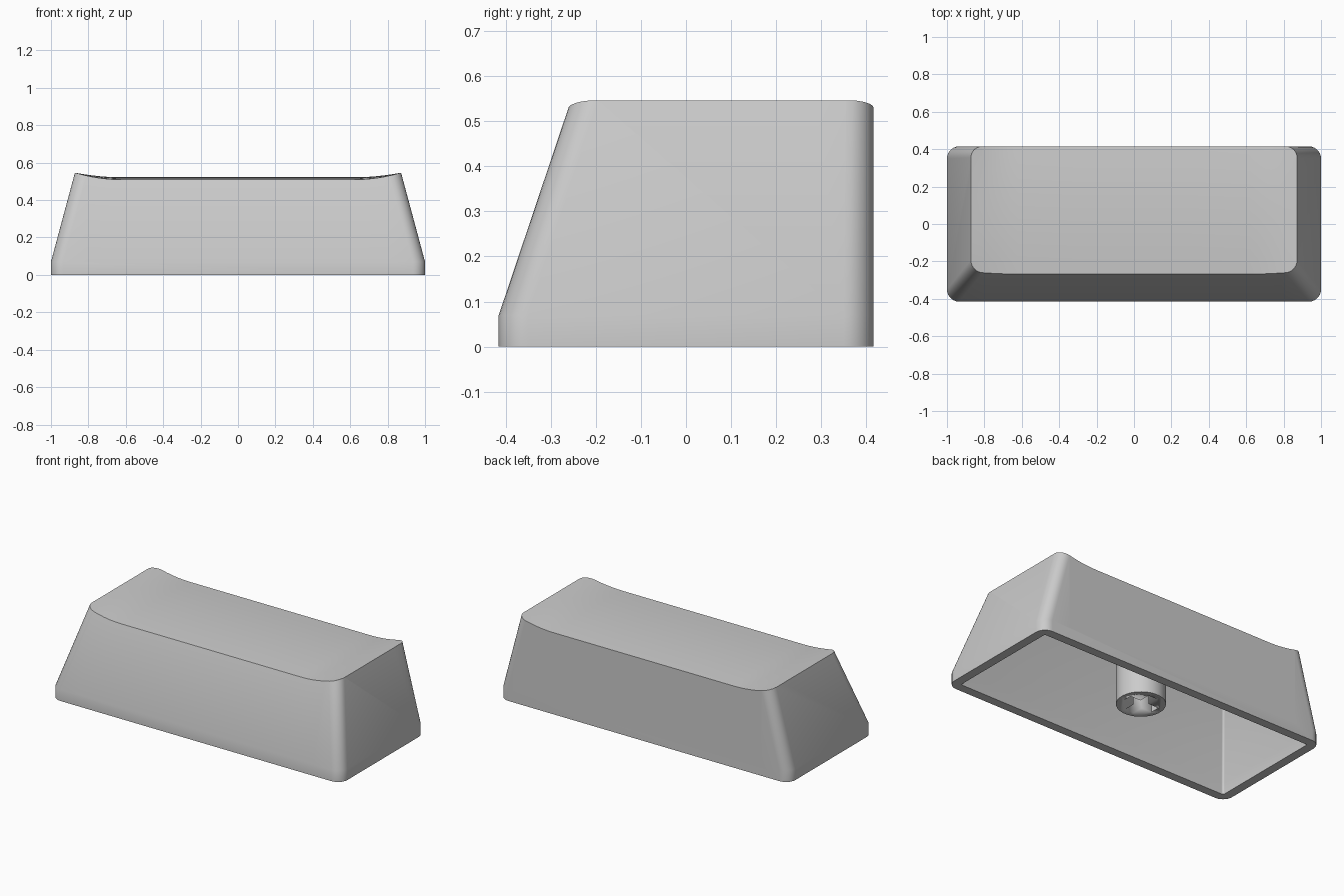
import bpy, bmesh
from math import cos, sin, pi, radians

if "Cube" in bpy.data.objects:
    bpy.data.objects.remove(bpy.data.objects["Cube"])

SEG = 7


def ring(bm, hx, y0, y1, r, z):
    """Rounded rectangle loop of vertices at height z."""
    out = []
    centres = [(hx - r, y1 - r), (-hx + r, y1 - r), (-hx + r, y0 + r), (hx - r, y0 + r)]
    for k, (cx, cy) in enumerate(centres):
        for i in range(SEG + 1):
            a = pi / 2 * (k + i / SEG)
            out.append(bm.verts.new((cx + r * cos(a), cy + r * sin(a), z)))
    return out


def finish(name, bm, angle=30):
    bmesh.ops.recalc_face_normals(bm, faces=bm.faces)
    me = bpy.data.meshes.new(name)
    bm.to_mesh(me)
    bm.free()
    ob = bpy.data.objects.new(name, me)
    bpy.context.collection.objects.link(ob)
    bpy.ops.object.select_all(action='DESELECT')
    ob.select_set(True)
    bpy.context.view_layer.objects.active = ob
    bpy.ops.object.shade_smooth_by_angle(angle=radians(angle))
    return ob


def prism(bm, pts, z0, z1):
    """Closed extrusion of a flat outline."""
    f = bm.faces.new([bm.verts.new((x, y, z0)) for x, y in pts])
    ext = bmesh.ops.extrude_face_region(bm, geom=[f])
    vs = [g for g in ext['geom'] if isinstance(g, bmesh.types.BMVert)]
    bmesh.ops.translate(bm, verts=vs, vec=(0, 0, z1 - z0))


# Cap shell: cavity ceiling, cavity walls, rim, outer walls, top
TOP = 0.546
bm = bmesh.new()
rings = [ring(bm, *p) for p in [
    (0.84, -0.232, 0.36, 0.012, 0.45),
    (0.945, -0.36, 0.36, 0.012, 0.07),
    (0.945, -0.36, 0.36, 0.012, 0.0),
    (1.0, -0.415, 0.415, 0.065, 0.0),
    (1.0, -0.415, 0.415, 0.065, 0.07),
    (0.872, -0.255, 0.415, 0.06, TOP)]]
n = len(rings[0])
for a, b in zip(rings, rings[1:]):
    for i in range(n):
        bm.faces.new((a[i], a[(i + 1) % n], b[(i + 1) % n], b[i]))
bm.faces.new(rings[0])
bm.faces.new(rings[-1])

# Slice the top and outer walls so the top can be curved
def slice_top(co, no):
    faces = [f for f in bm.faces if max(v.co.z for v in f.verts) > 0.5]
    if no[1]:
        faces = [f for f in faces if min(v.co.z for v in f.verts) > 0.5]
    geom = set(faces)
    for f in faces:
        geom.update(f.edges)
        geom.update(f.verts)
    bmesh.ops.bisect_plane(bm, geom=list(geom), plane_co=co, plane_no=no)

for s in (-1, 1):
    for x in (0.3, 0.62, 0.66, 0.70, 0.74, 0.78, 0.812):
        slice_top((s * x, 0, 0), (1, 0, 0))
for i in range(9):
    slice_top((0, -0.195 + 0.55 * i / 8, 0), (0, 1, 0))

# Raised ends, gently crowned middle; edge points slide down the sloped front
for v in bm.verts:
    if v.co.z > 0.5:
        b = min(1, max(0, (abs(v.co.x) - 0.62) / 0.25)) ** 2
        yn = (v.co.y - 0.08) / 0.335
        v.co.z = 0.522 + 0.024 * b - 0.013 * yn * yn * max(0, 1 - b)
        v.co.y -= (TOP - v.co.z) * 0.336 * (0.415 - v.co.y) / 0.67
finish("cap_shell", bm)

# Stem under the cap
SY, R, H, W = 0.06, 0.138, 0.1, 0.03
bm = bmesh.new()
prism(bm, [(R * cos(2 * pi * i / 48), SY + R * sin(2 * pi * i / 48)) for i in range(48)], 0.04, 0.47)
stem = finish("stem", bm)

# Cross-shaped socket cut into the stem
quarter = [(H, -W), (H, W), (W, W)]
cross = []
for k in range(4):
    c, s = round(cos(k * pi / 2)), round(sin(k * pi / 2))
    cross += [(x * c - y * s, SY + x * s + y * c) for x, y in quarter]
bm = bmesh.new()
prism(bm, cross, -0.05, 0.3)
cutter = finish("socket_cutter", bm)
cutter.hide_render = True
cutter.hide_viewport = True
cutter.display_type = 'WIRE'
mod = stem.modifiers.new("socket", 'BOOLEAN')
mod.operation = 'DIFFERENCE'
mod.solver = 'EXACT'
mod.object = cutter
